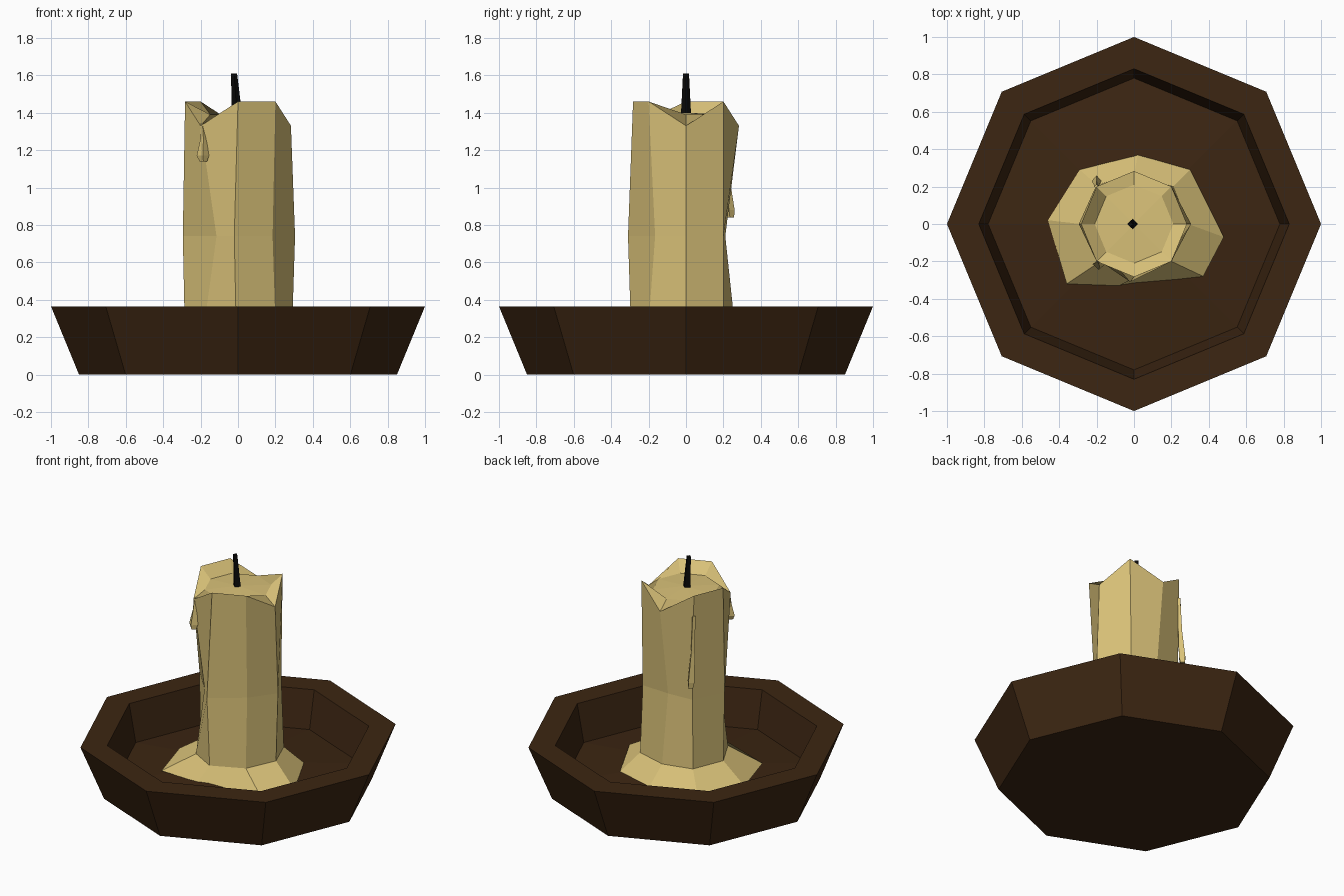
import bpy, math

if "Cube" in bpy.data.objects:
    bpy.data.objects.remove(bpy.data.objects["Cube"])


def material(name, rgb):
    m = bpy.data.materials.new(name)
    m.diffuse_color = (*rgb, 1)
    m.use_nodes = True
    m.node_tree.nodes["Principled BSDF"].inputs["Base Color"].default_value = m.diffuse_color
    return m


def octagon(r, z):
    return [(r * math.cos(k * math.pi / 4), r * math.sin(k * math.pi / 4), z) for k in range(8)]


def loft(name, rings, mat, tip=None, end_cap=True):
    """Join equal-sized rings into a closed flat-shaded solid; tip closes the last ring to a point."""
    n = len(rings[0])
    verts = [p for r in rings for p in r]
    faces = [list(range(n))[::-1]]
    for i in range(len(rings) - 1):
        for k in range(n):
            a, b = i * n + k, i * n + (k + 1) % n
            faces.append([a, b, b + n, a + n])
    last = (len(rings) - 1) * n
    if tip:
        verts.append(tip)
        faces += [[last + k, last + (k + 1) % n, len(verts) - 1] for k in range(n)]
    else:
        faces.append([last + k for k in range(n)])
    mesh = bpy.data.meshes.new(name)
    mesh.from_pydata(verts, [], faces)
    mesh.materials.append(mat)
    obj = bpy.data.objects.new(name, mesh)
    bpy.context.collection.objects.link(obj)
    return obj


def at(points, z):
    return [(x, y, z) for x, y in points]


def diamond(x, y, z, rx, ry):
    return [(x + rx, y, z), (x, y + ry, z), (x - rx, y, z), (x, y - ry, z)]


wood = material("dark_wood", (0.045, 0.019, 0.006))
wax_mat = material("wax", (0.70, 0.54, 0.19))
black = material("wick_black", (0.003, 0.003, 0.003))

# Octagonal dish: outer wall, rim, inner wall, gently raised floor
loft("dish", [octagon(0.85, 0), octagon(1.0, 0.365), octagon(0.83, 0.365),
              octagon(0.78, 0.11)], wood, tip=(0, 0, 0.19))

# Candle: melted skirt, irregular column, wavy lip and sunken top
# (ring points run counter-clockwise from +x)
skirt = [(0.48, -0.07), (0.30, 0.29), (0.02, 0.37), (-0.29, 0.29),
         (-0.46, 0.02), (-0.36, -0.32), (-0.08, -0.33), (0.37, -0.28)]
base = [(0.29, 0), (0.21, 0.20), (0, 0.26), (-0.2, 0.21),
        (-0.285, 0), (-0.18, -0.2), (-0.01, -0.295), (0.2, -0.2)]
middle = [(0.305, 0), (0.19, 0.2), (-0.01, 0.21), (-0.19, 0.2),
          (-0.295, 0), (-0.115, -0.2), (-0.02, -0.31), (0.185, -0.165)]
lip_z = [1.33, 1.46, 1.33, 1.46, 1.46, 1.33, 1.46, 1.46]
lip_r = octagon(0.283, 0)
lip = [(p[0], p[1], z) for p, z in zip(lip_r, lip_z)]
loft("candle", [at(skirt, 0.15), at(base, 0.27), at(middle, 0.74), lip,
                octagon(0.21, 1.39)], wax_mat, tip=(0, 0, 1.40))

# Wax drips on the two left-hand corners
loft("front_drip", [diamond(-0.19, -0.19, 1.34, 0.012, 0.012),
                    diamond(-0.185, -0.205, 1.26, 0.016, 0.022),
                    diamond(-0.188, -0.215, 1.17, 0.033, 0.03),
                    diamond(-0.185, -0.22, 1.14, 0.02, 0.022)], wax_mat)
loft("back_drip", [diamond(-0.2, 0.20, 1.32, 0.012, 0.012),
                   diamond(-0.2, 0.21, 1.07, 0.015, 0.02),
                   diamond(-0.2, 0.23, 0.88, 0.026, 0.03),
                   diamond(-0.2, 0.235, 0.84, 0.018, 0.022)], wax_mat)

# Wick, tapering and leaning slightly left
loft("wick", [diamond(-0.006, 0, 1.39, 0.028, 0.027),
              diamond(-0.021, 0, 1.61, 0.016, 0.016)], black)
